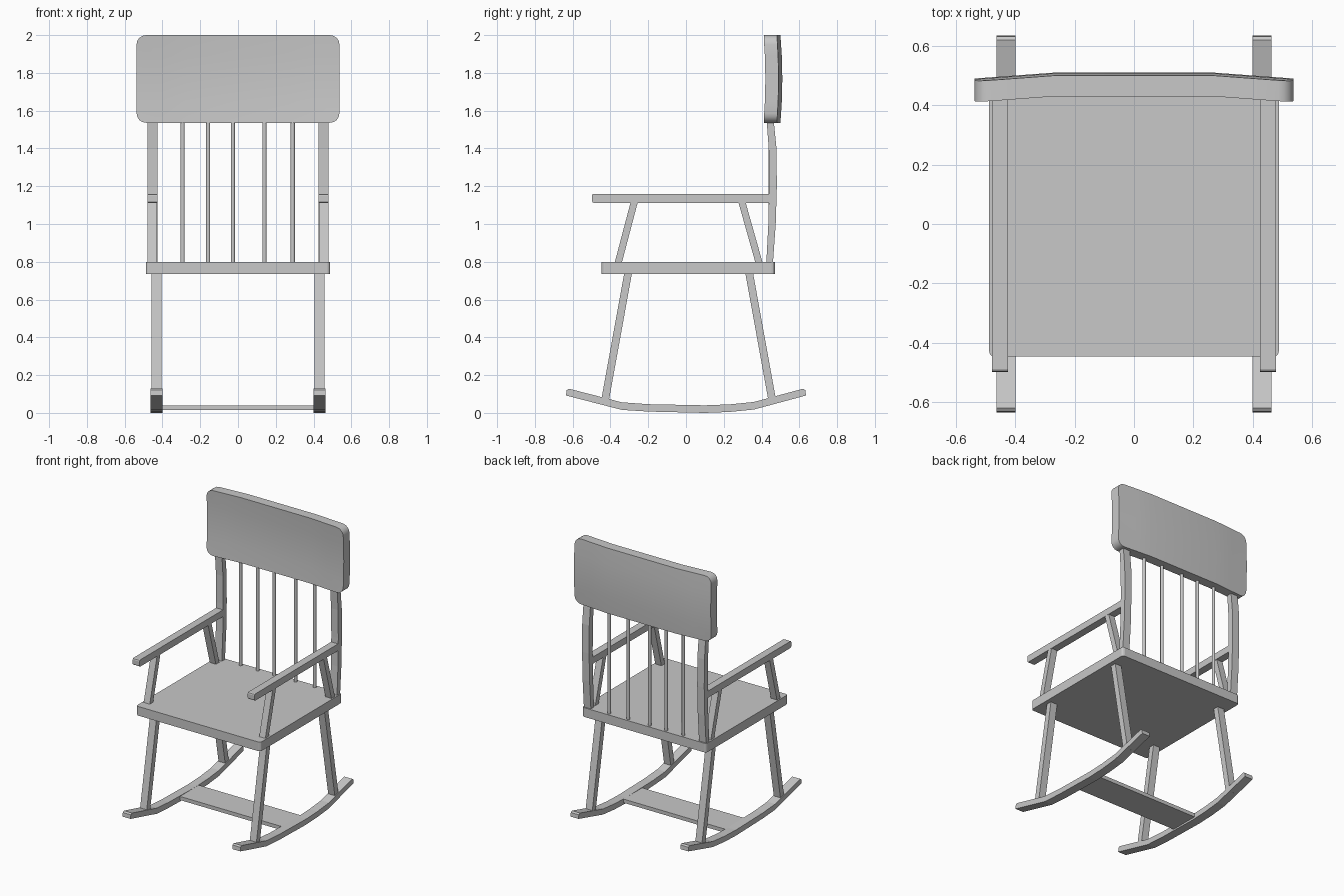
import bpy, bmesh, math
from mathutils import Vector

cube = bpy.data.objects.get("Cube")
if cube:
    bpy.data.objects.remove(cube, do_unlink=True)

grey = bpy.data.materials.new("plain grey")
grey.use_nodes = True
COLOUR = (0.58, 0.58, 0.58, 1)
grey.diffuse_color = COLOUR
grey.node_tree.nodes["Principled BSDF"].inputs["Base Color"].default_value = COLOUR


def finish(name, bm):
    """Turn a bmesh into a named grey object."""
    bmesh.ops.recalc_face_normals(bm, faces=bm.faces[:])
    mesh = bpy.data.meshes.new(name)
    bm.to_mesh(mesh)
    bm.free()
    mesh.materials.append(grey)
    obj = bpy.data.objects.new(name, mesh)
    bpy.context.scene.collection.objects.link(obj)
    return obj


def prism(points, axis, start, end):
    """Extrude an outline along one axis; the outline uses the other two."""
    bm = bmesh.new()
    verts = []
    for p in points:
        co = list(p)
        co.insert(axis, start)
        verts.append(bm.verts.new(co))
    face = bm.faces.new(verts)
    grown = bmesh.ops.extrude_face_region(bm, geom=[face])["geom"]
    shift = Vector()
    shift[axis] = end - start
    moved = [v for v in grown if isinstance(v, bmesh.types.BMVert)]
    bmesh.ops.translate(bm, verts=moved, vec=shift)
    return bm


def rounded(a0, b0, a1, b1, r, steps):
    """Outline of a rectangle with rounded corners."""
    corners = [(a1 - r, b1 - r), (a0 + r, b1 - r), (a0 + r, b0 + r), (a1 - r, b0 + r)]
    points = []
    for i, (a, b) in enumerate(corners):
        for k in range(steps + 1):
            t = math.pi / 2 * (i + k / steps)
            points.append((a + r * math.cos(t), b + r * math.sin(t)))
    return points


def pair(name, profile, inner, outer):
    """A side-profile part on the left and its mirror on the right."""
    finish("left_" + name, prism(profile, 0, inner, outer))
    finish("right_" + name, prism(profile, 0, -inner, -outer))


def bar(y_low, y_high, z_low, z_high, width):
    """Side profile of a slanted bar."""
    return [(y_low, z_low), (y_low + width, z_low),
            (y_high + width, z_high), (y_high, z_high)]


# Seat
finish("seat", prism(rounded(-0.488, -0.447, 0.488, 0.47, 0.018, 3), 2, 0.735, 0.8))

# Rockers, with a flat stretcher between them
rocker = [(-0.635, 0.092), (-0.34, 0.016), (-0.2, 0.007), (0.1, 0), (0.23, 0.005),
          (0.36, 0.018), (0.635, 0.092), (0.632, 0.12), (0.62, 0.128), (0.36, 0.058),
          (0.23, 0.045), (0.1, 0.04), (-0.2, 0.046), (-0.34, 0.056),
          (-0.62, 0.128), (-0.632, 0.12)]
pair("rocker", rocker, 0.4, 0.463)
finish("stretcher", prism([(-0.08, 0.014), (0.13, 0.014), (0.13, 0.04), (-0.08, 0.04)],
                          0, -0.41, 0.41))

# Legs
pair("front_leg", bar(-0.452, -0.327, 0.05, 0.74, 0.041), 0.405, 0.457)
pair("back_leg", bar(0.439, 0.314, 0.05, 0.74, 0.041), 0.405, 0.457)

# Arms and their supports
pair("armrest", rounded(-0.498, 1.112, 0.45, 1.16, 0.01, 2), 0.425, 0.479)
pair("front_arm_support", bar(-0.379, -0.292, 0.79, 1.12, 0.038), 0.43, 0.478)
pair("back_arm_support", bar(0.369, 0.276, 0.79, 1.12, 0.038), 0.43, 0.478)

# Bowed back posts
post = [(0.425, 0.79), (0.46, 0.79), (0.475, 1.0), (0.481, 1.2), (0.479, 1.4),
        (0.463, 1.56), (0.426, 1.56), (0.438, 1.4), (0.44, 1.2), (0.436, 1.0)]
pair("back_post", post, 0.425, 0.48)

# Back spindles
for i, x in enumerate((-0.293, -0.158, -0.027, 0.14, 0.29)):
    bpy.ops.mesh.primitive_cylinder_add(vertices=10, radius=0.0115, depth=0.81,
                                        location=(x, 0.447, 1.195))
    spindle = bpy.context.object
    spindle.name = f"spindle_{i + 1}"
    spindle.data.materials.append(grey)
    bpy.ops.object.shade_smooth_by_angle(angle=math.radians(40))

# Headrest: rounded panel, sliced and then bowed both ways
bm = prism(rounded(-0.537, 1.536, 0.537, 2.0, 0.05, 4), 1, 0.43, 0.5)
for axis, cuts in ((0, (-0.4, -0.27, 0, 0.27, 0.4)), (2, (1.65, 1.768, 1.886))):
    normal = Vector()
    normal[axis] = 1
    for c in cuts:
        bmesh.ops.bisect_plane(bm, geom=bm.verts[:] + bm.edges[:] + bm.faces[:],
                               plane_co=normal * c, plane_no=normal)
for v in bm.verts:
    side = max(0, abs(v.co.x) - 0.27) / 0.27
    height = (v.co.z - 1.768) / 0.232
    v.co.y += 0.01 * (1 - height ** 2) - 0.02 * side
headrest = finish("headrest", bm)
bpy.ops.object.select_all(action='DESELECT')
headrest.select_set(True)
bpy.context.view_layer.objects.active = headrest
bpy.ops.object.shade_smooth_by_angle(angle=math.radians(35))
